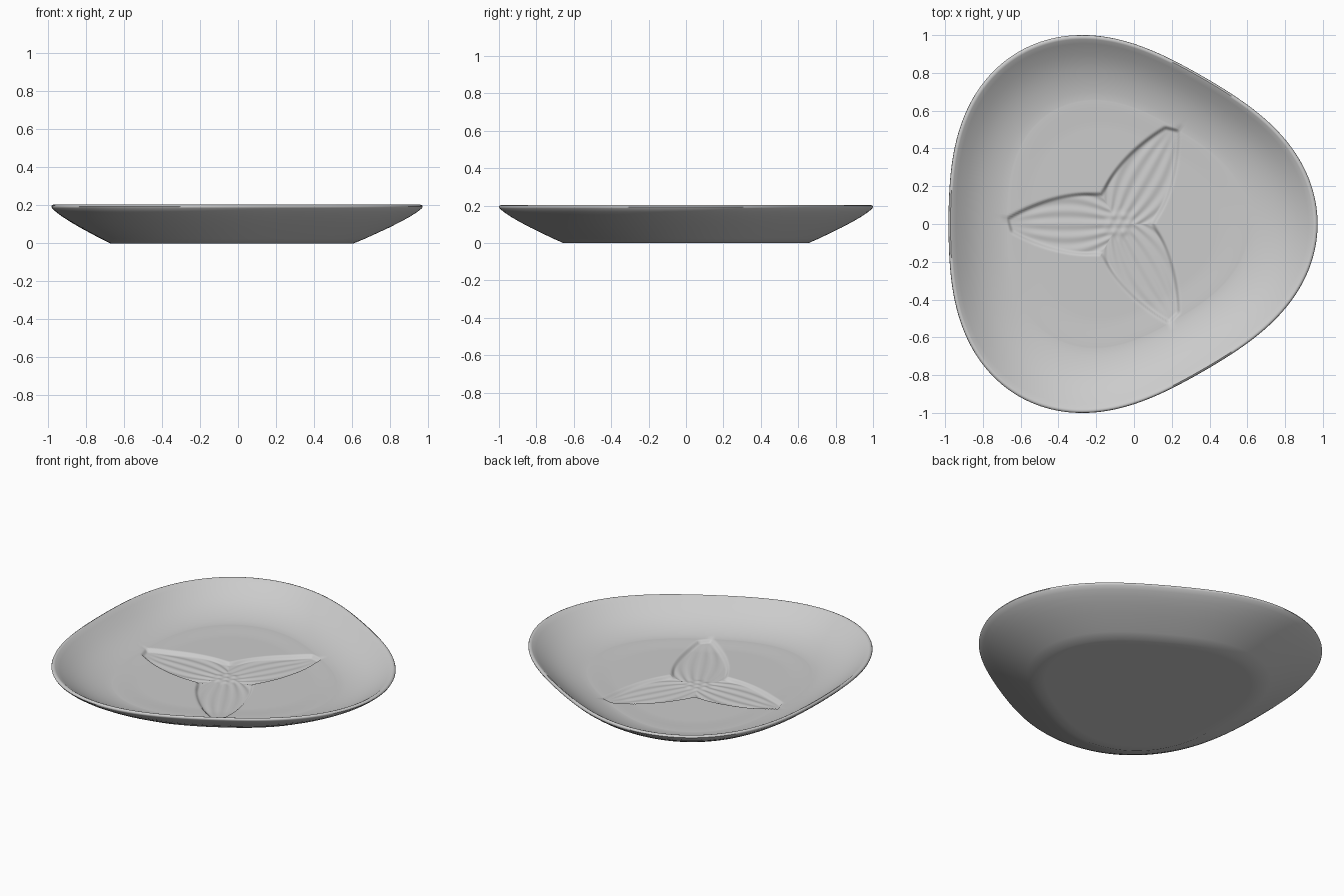
import bpy, bmesh
from math import sin, cos, pi, atan2, exp, hypot, radians

cube = bpy.data.objects.get("Cube")
if cube:
    bpy.data.objects.remove(cube, do_unlink=True)

SEGMENTS = 360
FLOOR_RINGS = 95
FLOOR_EDGE = 0.66
CENTRE_X = -0.082
PETAL_TIP = 0.59


def smooth(t):
    t = max(0.0, min(1.0, t))
    return t * t * (3 - 2 * t)


def outline(angle):
    """Rounded three-lobed outline of the plate."""
    return 0.977 + 0.077 * cos(3 * angle)


def relief(x, y):
    """Height change of the sunken three-petal flower at a floor point."""
    radius, angle = hypot(x, y), atan2(y, x)
    # Fold every petal onto one that lies along the t axis
    turn = 2 * pi / 3
    local = (angle - pi / 3 + turn / 2) % turn - turn / 2
    t, v = radius * cos(local), radius * sin(local)
    width = 0.17 * (1 - (max(0.0, t - 0.15) / 0.5) ** 2)
    inside = smooth(min(width - abs(v), PETAL_TIP - t - 0.3 * v) / 0.024)
    if inside == 0:
        return 0.0
    # Grooves that follow the petal from base to tip
    spread = 0.17 * sin(pi * min(t + 0.08, 0.67) / 0.72) + 0.005
    fade = smooth((radius - 0.05) / 0.05) * smooth((PETAL_TIP - t) / 0.2)
    grooves = 0.0022 * cos(v / spread * 5 * pi) * fade
    # Small beads in the flower heart
    beads = exp(-(radius / 0.018) ** 2)
    for i in range(6):
        a = i * pi / 3
        beads += exp(-(hypot(x - 0.05 * cos(a), y - 0.05 * sin(a)) / 0.018) ** 2)
    return inside * (grooves + 0.006 * beads - 0.018)


# Cross-section from the base, round the rim and down to the floor
profile = [(0.3, 0), (0.6, 0), (0.655, 0), (0.71, 0.024), (0.764, 0.05),
           (0.83, 0.082), (0.892, 0.115), (0.94, 0.143), (0.975, 0.167),
           (0.996, 0.185), (1.0, 0.193), (0.997, 0.2), (0.988, 0.204),
           (0.978, 0.2), (0.955, 0.182), (0.9, 0.145), (0.86, 0.122),
           (0.82, 0.103), (0.78, 0.088), (0.74, 0.076), (0.7, 0.067)]
for i in range(FLOOR_RINGS):
    s = FLOOR_EDGE * (1 - i / FLOOR_RINGS)
    profile.append((s, 0.055 + 0.006 * smooth((s - 0.5) / 0.16)))

# Plate body
bm = bmesh.new()
rings = []
for index, (s, z) in enumerate(profile):
    ring = []
    on_floor = index >= len(profile) - FLOOR_RINGS
    for k in range(SEGMENTS):
        a = 2 * pi * k / SEGMENTS
        r = s * outline(a)
        x, y = r * cos(a), r * sin(a)
        dz = relief(x, y) if on_floor else 0.0
        ring.append(bm.verts.new((x + CENTRE_X, y, z + dz)))
    rings.append(ring)

for lower, upper in zip(rings, rings[1:]):
    for k in range(SEGMENTS):
        n = (k + 1) % SEGMENTS
        bm.faces.new((lower[k], lower[n], upper[n], upper[k]))

# Close the base and the flower heart
base_centre = bm.verts.new((CENTRE_X, 0, 0))
floor_centre = bm.verts.new((CENTRE_X, 0, 0.055 + relief(0, 0)))
for k in range(SEGMENTS):
    n = (k + 1) % SEGMENTS
    bm.faces.new((rings[0][n], rings[0][k], base_centre))
    bm.faces.new((rings[-1][k], rings[-1][n], floor_centre))
bmesh.ops.recalc_face_normals(bm, faces=bm.faces)

mesh = bpy.data.meshes.new("plate")
bm.to_mesh(mesh)
bm.free()
plate = bpy.data.objects.new("plate", mesh)
bpy.context.collection.objects.link(plate)

# Plain grey glaze
colour = (0.6, 0.6, 0.6, 1)
glaze = bpy.data.materials.new("light grey glaze")
glaze.use_nodes = True
glaze.diffuse_color = colour
glaze.node_tree.nodes["Principled BSDF"].inputs["Base Color"].default_value = colour
mesh.materials.append(glaze)

bpy.ops.object.select_all(action='DESELECT')
plate.select_set(True)
bpy.context.view_layer.objects.active = plate
bpy.ops.object.shade_smooth_by_angle(angle=radians(50))
